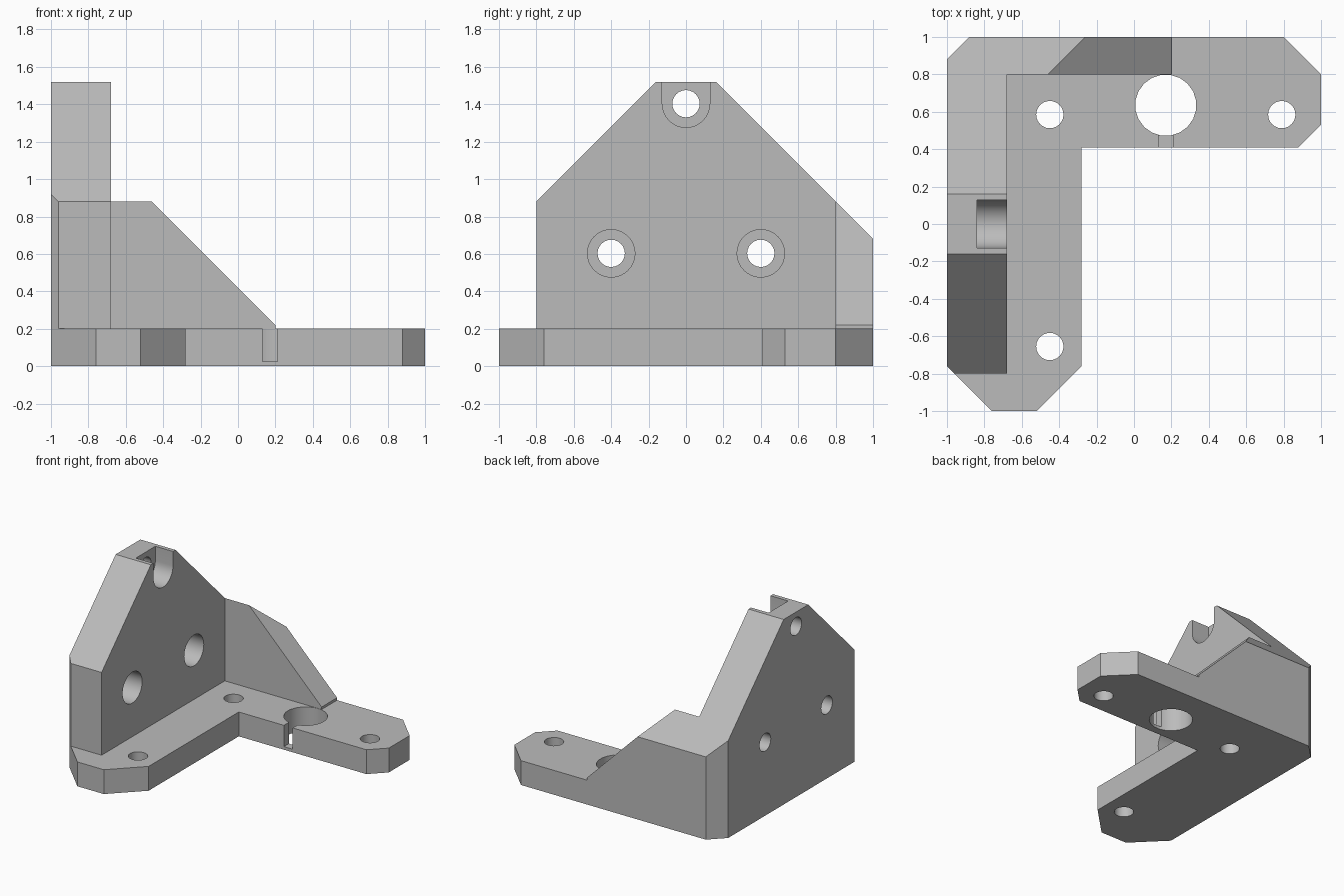
import bpy, bmesh, math
from mathutils import Vector

cube = bpy.data.objects.get("Cube")
if cube:
    bpy.data.objects.remove(cube, do_unlink=True)

grey = bpy.data.materials.new("plain_grey")
grey.use_nodes = True
grey.diffuse_color = (0.5, 0.5, 0.5, 1)
grey.node_tree.nodes["Principled BSDF"].inputs["Base Color"].default_value = (0.5, 0.5, 0.5, 1)


def prism(name, points, axis, lo, hi, cuts=()):
    """Extrude a 2D outline along an axis, then trim it by (point, normal) planes."""
    place = {"x": lambda a, b, t: (t, a, b),
             "y": lambda a, b, t: (a, t, b),
             "z": lambda a, b, t: (a, b, t)}[axis]
    bm = bmesh.new()
    ends = [[bm.verts.new(place(a, b, t)) for a, b in points] for t in (lo, hi)]
    for ring in ends:
        bm.faces.new(ring)
    n = len(points)
    for i in range(n):
        j = (i + 1) % n
        bm.faces.new((ends[0][i], ends[0][j], ends[1][j], ends[1][i]))
    for co, no in cuts:
        geom = bm.verts[:] + bm.edges[:] + bm.faces[:]
        bmesh.ops.bisect_plane(bm, geom=geom, dist=1e-5, plane_co=Vector(co),
                               plane_no=Vector(no).normalized(), clear_outer=True)
        bmesh.ops.holes_fill(bm, edges=[e for e in bm.edges if e.is_boundary])
    bmesh.ops.recalc_face_normals(bm, faces=bm.faces[:])
    mesh = bpy.data.meshes.new(name)
    bm.to_mesh(mesh)
    bm.free()
    mesh.materials.append(grey)
    obj = bpy.data.objects.new(name, mesh)
    bpy.context.scene.collection.objects.link(obj)
    return obj


def arc(ca, cb, r, sides, start=0.0, sweep=math.tau):
    """Points on a circle, or on an arc including both ends."""
    count = sides if sweep == math.tau else sides + 1
    return [(ca + r * math.cos(start + sweep * i / sides),
             cb + r * math.sin(start + sweep * i / sides)) for i in range(count)]


def combine(target, tool, operation):
    """Apply a boolean and discard the tool."""
    mod = target.modifiers.new(operation.lower(), "BOOLEAN")
    mod.operation, mod.solver, mod.object = operation, "EXACT", tool
    graph = bpy.context.evaluated_depsgraph_get()
    mesh = bpy.data.meshes.new_from_object(target.evaluated_get(graph))
    target.modifiers.clear()
    target.data = mesh
    bpy.data.objects.remove(tool, do_unlink=True)


# Corner trims shared by the upright parts
front_corner = ((-1, -0.76, 0), (-1, -1, 0))
back_corner = ((-1, 0.88, 0), (-1, 1, 0))
back_slope = ((0, 0.8, 0.88), (0, 1, 1))

# L-shaped base plate
bracket = prism("corner_bracket", [
    (-1, -0.76), (-0.76, -1), (-0.52, -1), (-0.28, -0.76), (-0.28, 0.41), (0.88, 0.41),
    (1, 0.53), (1, 0.8), (0.8, 1), (-0.88, 1), (-1, 0.88)], "z", 0, 0.2)

# Thick mounting wall with sloped shoulders
wall = prism("mounting_wall", [
    (-0.8, 0), (-0.8, 0.88), (-0.16, 1.52), (0.16, 1.52), (1, 0.68), (1, 0)],
    "x", -1, -0.68, (front_corner, back_corner))
combine(bracket, wall, "UNION")

# Back gusset wall, sloping down along x and trimmed along the back
gusset = prism("back_gusset", [
    (-1, 0), (-1, 1), (-0.58, 1), (0.2, 0.22), (0.2, 0)],
    "y", 0.8, 1, (back_corner, back_slope))
combine(bracket, gusset, "UNION")

# Base screw holes, large rod hole and its narrow slot
cutters = [prism("base_hole", arc(x, y, 0.073, 24), "z", -0.1, 0.3)
           for x, y in ((-0.45, 0.585), (-0.45, -0.655), (0.79, 0.585))]
cutters.append(prism("rod_hole", arc(0.17, 0.635, 0.164, 20, math.pi / 20), "z", -0.1, 0.3))
cutters.append(prism("slot", [(0.13, 0.025), (0.21, 0.025), (0.21, 0.3), (0.13, 0.3)],
                     "y", 0.3, 0.55))

# Counterbored wall holes, the top one open upwards
for y in (-0.4, 0.4):
    cutters.append(prism("counterbore", arc(y, 0.603, 0.127, 32), "x", -0.84, -0.5))
    cutters.append(prism("wall_hole", arc(y, 0.603, 0.073, 24), "x", -1.1, -0.5))
notch = arc(0, 1.403, 0.127, 16, math.pi, math.pi) + [(0.127, 1.7), (-0.127, 1.7)]
cutters.append(prism("top_notch", notch, "x", -0.84, -0.5))
cutters.append(prism("top_hole", arc(0, 1.403, 0.073, 24), "x", -1.1, -0.5))

for cutter in cutters:
    cutter.hide_render = True
    combine(bracket, cutter, "DIFFERENCE")

# Smooth hole walls, crisp edges elsewhere
bpy.ops.object.select_all(action="DESELECT")
bracket.select_set(True)
bpy.context.view_layer.objects.active = bracket
bpy.ops.object.shade_smooth_by_angle(angle=math.radians(30))
